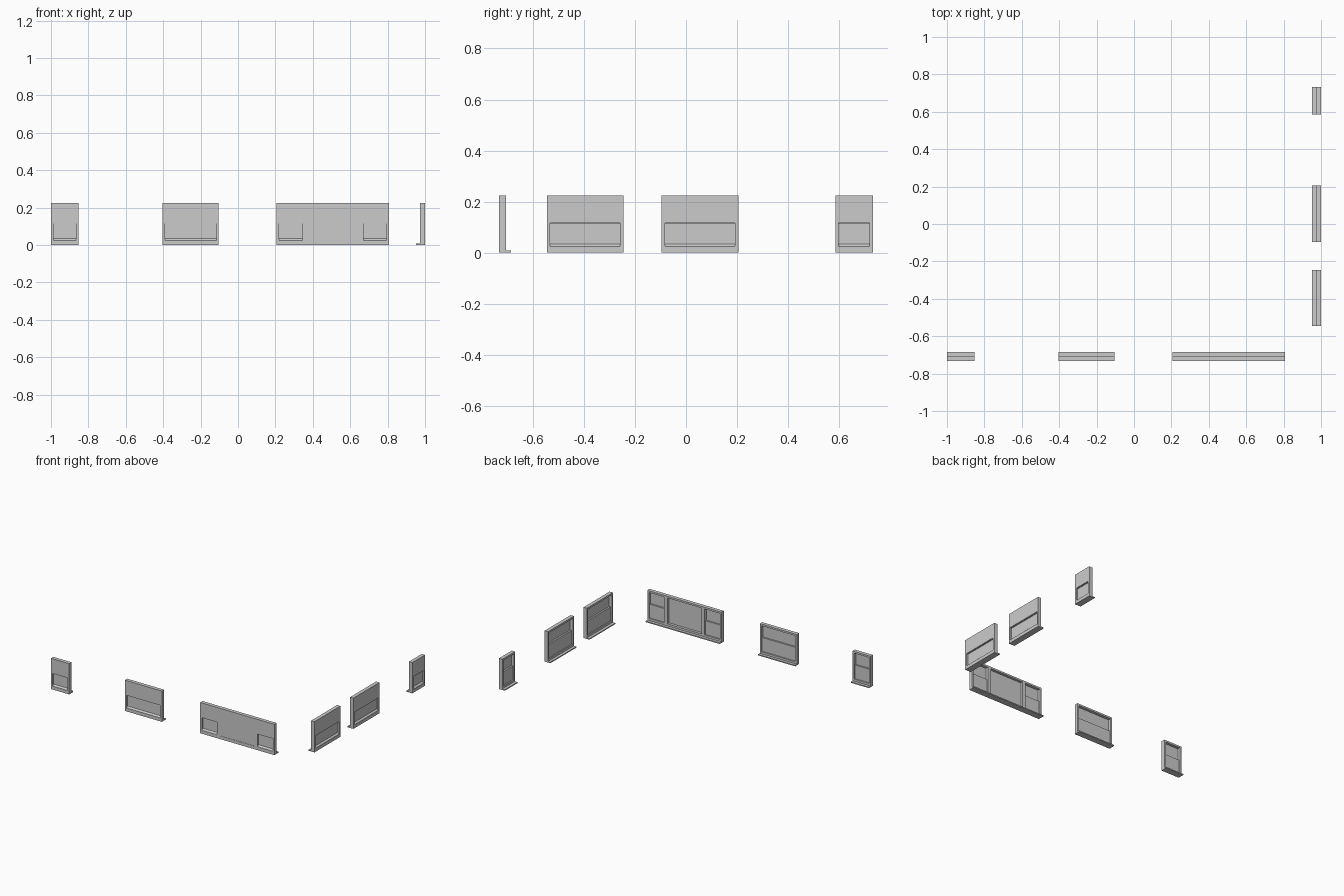
import bpy, bmesh, math

if "Cube" in bpy.data.objects:
    bpy.data.objects.remove(bpy.data.objects["Cube"])

H = 0.225       # window height
D = 0.027       # frame depth
B = 0.013       # frame border
MID = 0.117     # meeting height of the two sashes


def hexa(bm, pts):
    # six-sided solid: four bottom points, then four top points
    v = [bm.verts.new(p) for p in pts]
    for f in ((3, 2, 1, 0), (4, 5, 6, 7), (0, 1, 5, 4),
              (1, 2, 6, 5), (2, 3, 7, 6), (3, 0, 4, 7)):
        bm.faces.new([v[i] for i in f])


def box(bm, x0, x1, y0, y1, z0, z1):
    hexa(bm, [(x, y, z) for z in (z0, z1)
              for x, y in ((x0, y0), (x1, y0), (x1, y1), (x0, y1))])


def make(name, place, build):
    bm = bmesh.new()
    build(bm)
    me = bpy.data.meshes.new(name)
    bm.to_mesh(me)
    bm.free()
    ob = bpy.data.objects.new(name, me)
    bpy.context.collection.objects.link(ob)
    ob.location, ob.rotation_euler.z = place


def unit_frame(bm, a, b):
    # jambs, head and bottom rail of one window unit
    box(bm, a, a + B, 0, D, 0, H)
    box(bm, b - B, b, 0, D, 0, H)
    box(bm, a + B, b - B, 0, D, H - B, H)
    box(bm, a + B, b - B, 0, D, 0, 0.023)


def double_hung(bm, a, b):
    # outer upper sash, set-back lower sash, sloped weather sill
    l, r = a + B, b - B
    box(bm, l, r, 0, 0.006, MID, H - B)
    box(bm, l, r, 0.006, 0.012, MID - 0.002, MID + 0.006)
    box(bm, l, r, 0.012, 0.018, 0.023, MID + 0.006)
    hexa(bm, [(l, 0.001, 0.023), (r, 0.001, 0.023), (r, 0.012, 0.023), (l, 0.012, 0.023),
              (l, 0.001, 0.025), (r, 0.001, 0.025), (r, 0.012, 0.035), (l, 0.012, 0.035)])


def picture(bm, a, b):
    # fixed pane, just behind the outer face
    box(bm, a + B, b - B, 0.002, 0.008, 0.023, H - B)


def window(name, place, units):
    ends, x = [], 0
    for w, kind in units:
        ends.append((x, x + w, kind))
        x += w

    def frame(bm):
        for a, b, _ in ends:
            unit_frame(bm, a, b)

    def panes(bm):
        for a, b, kind in ends:
            kind(bm, a, b)

    make(name + "_frame", place, frame)
    make(name + "_sashes", place, panes)
    # interior sill board
    make(name + "_sill", place, lambda bm: box(bm, 0, x, D, 0.047, 0, 0.008))


single = [(0.147, double_hung)]
wide = [(0.3, double_hung)]
triple = [(0.15, double_hung), (0.3, picture), (0.15, double_hung)]

# front row faces -y
for name, x, units in (("front_narrow_window", -1.0, single),
                       ("front_wide_window", -0.403, wide),
                       ("front_triple_window", 0.207, triple)):
    window(name, ((x, -0.732, 0), 0), units)

# side row faces +x
for name, y, units in (("side_wide_window_a", -0.545, wide),
                       ("side_wide_window_b", -0.095, wide),
                       ("side_narrow_window", 0.585, single)):
    window(name, ((1.0, y, 0), math.pi / 2), units)
